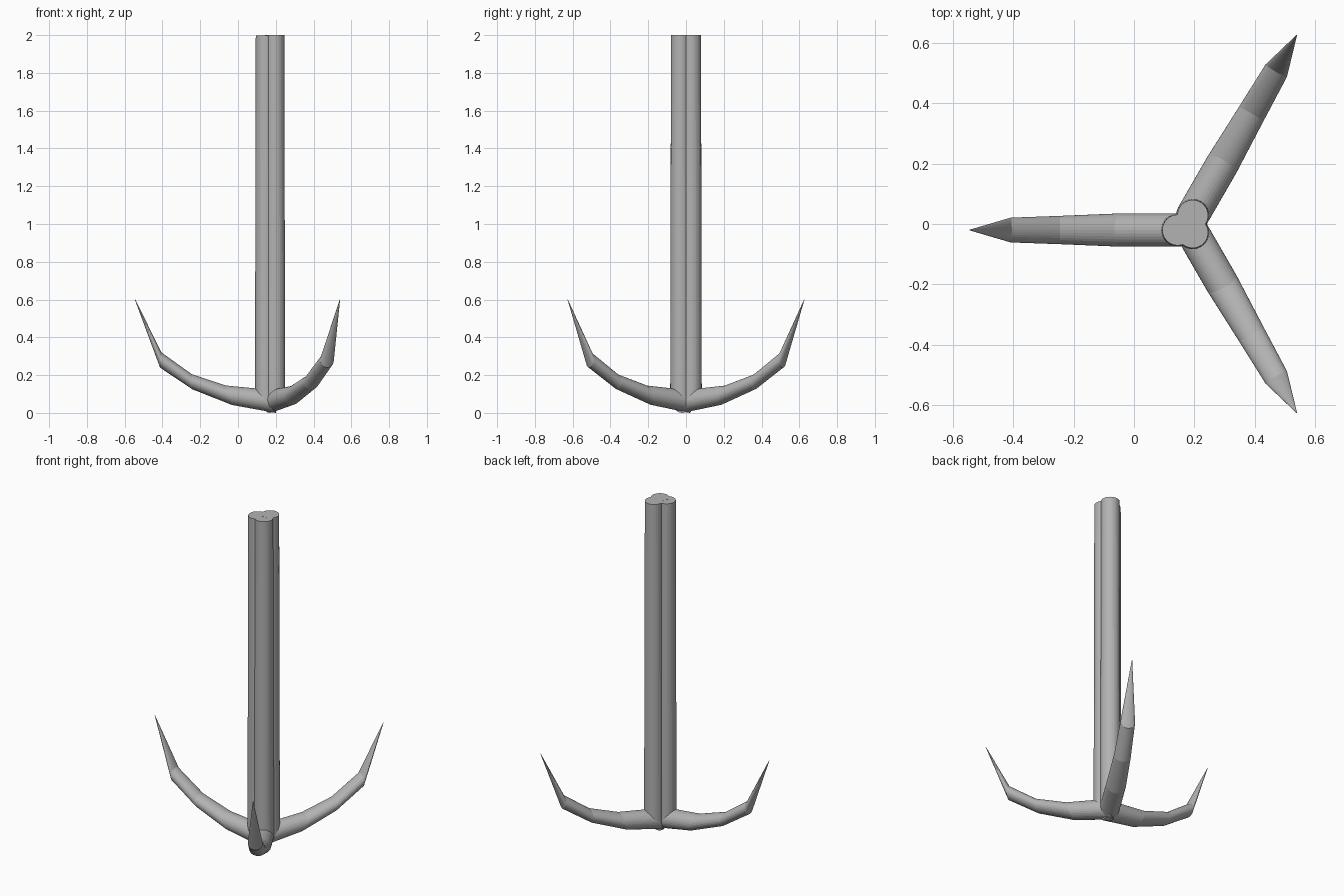
import bpy, bmesh, math
from mathutils import Vector

if "Cube" in bpy.data.objects:
    bpy.data.objects.remove(bpy.data.objects["Cube"])

SIDES = 32
HUB_X = 0.178

steel = bpy.data.materials.new("grey_steel")
steel.diffuse_color = (0.45, 0.45, 0.45, 1)
steel.use_nodes = True
steel.node_tree.nodes["Principled BSDF"].inputs["Base Color"].default_value = steel.diffuse_color

# Side profile of one prong: (inner edge, outer edge, half width),
# each edge point as (distance from hub, height)
PROFILE = [
    ((0.084, 2.000), (-0.017, 2.000), 0.051),   # shaft top
    ((0.088, 0.130), (-0.022, 0.000), 0.055),   # elbow
    ((0.243, 0.145), (0.210, 0.042), 0.055),    # curved arm
    ((0.423, 0.205), (0.420, 0.125), 0.047),
    ((0.583, 0.320), (0.591, 0.240), 0.041),    # spike base
    ((0.722, 0.600), (0.724, 0.599), 0.001),    # spike point
]


def make_prong(name, angle, side_shift, drop):
    """Bent rod: shaft strand, elbow, arm and spike, swept ring by ring."""
    out = Vector((math.cos(angle), math.sin(angle), 0))
    side = Vector((-out.y, out.x, 0))
    base = Vector((HUB_X, side_shift, 0))
    bm = bmesh.new()
    rings = []
    for i, (inner, outer, half) in enumerate(PROFILE):
        a = out * inner[0] + Vector((0, 0, inner[1]))
        b = out * outer[0] + Vector((0, 0, outer[1]))
        mid, axis = (a + b) / 2, (a - b) / 2
        if i == 0:
            mid.z -= drop
        rings.append([bm.verts.new(base + mid
                                   + axis * math.cos(math.tau * k / SIDES)
                                   + side * half * math.sin(math.tau * k / SIDES))
                      for k in range(SIDES)])
    for r0, r1 in zip(rings, rings[1:]):
        for k in range(SIDES):
            n = (k + 1) % SIDES
            bm.faces.new((r0[k], r0[n], r1[n], r1[k]))
    bm.faces.new(rings[0])
    bm.faces.new(rings[-1])
    bmesh.ops.recalc_face_normals(bm, faces=bm.faces[:])
    mesh = bpy.data.meshes.new(name)
    bm.to_mesh(mesh)
    bm.free()
    mesh.materials.append(steel)
    obj = bpy.data.objects.new(name, mesh)
    bpy.context.collection.objects.link(obj)


# Three rods bundled into a shaft; tops differ by a hair to avoid overlap
make_prong("left_prong", math.pi, -0.02, 0.001)
make_prong("back_right_prong", math.radians(60), 0, 0)
make_prong("front_right_prong", math.radians(-60), 0, 0.0005)
